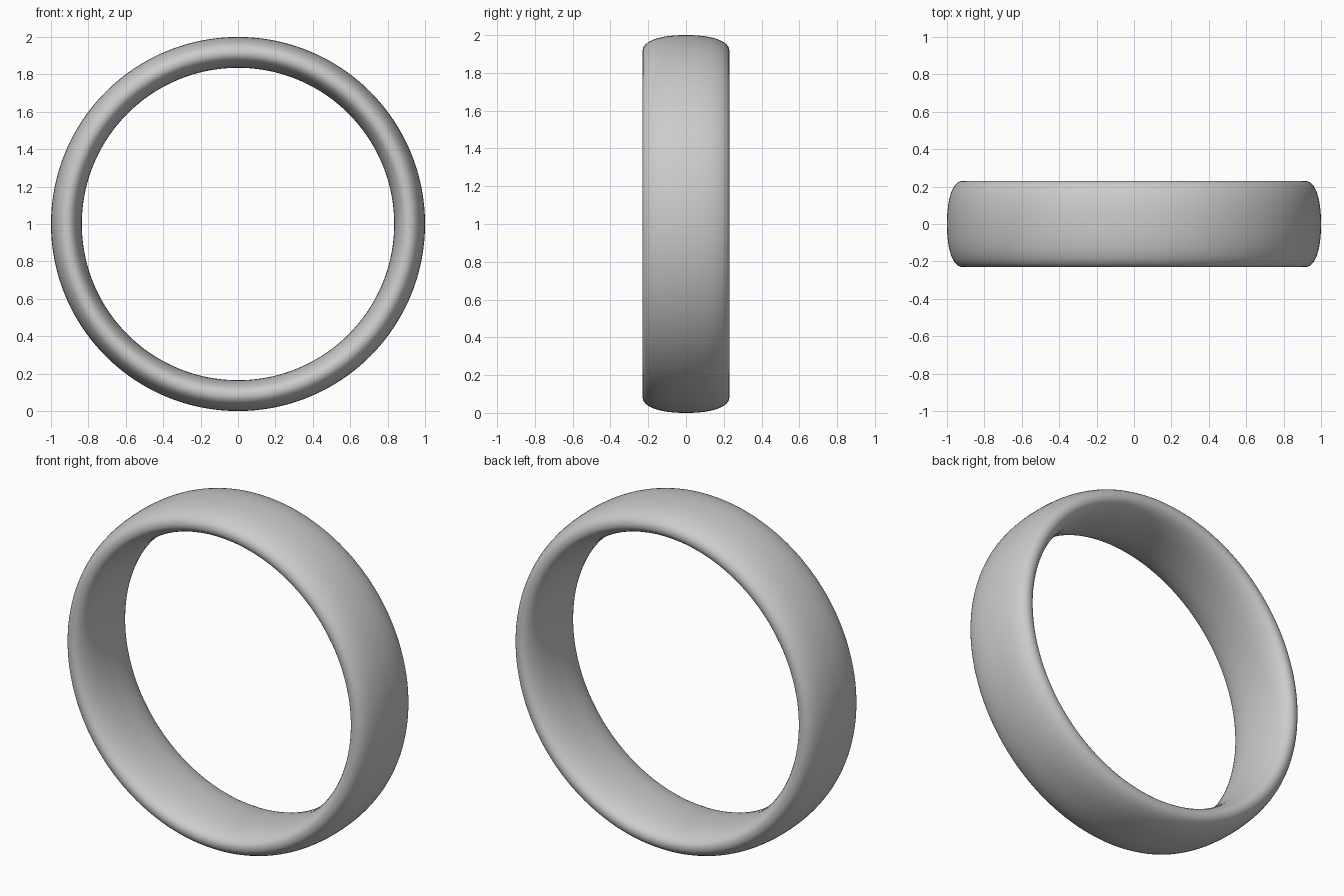
import bpy, bmesh
from math import sin, cos, pi, copysign

if "Cube" in bpy.data.objects:
    bpy.data.objects.remove(bpy.data.objects["Cube"])

SEGMENTS, PROFILE = 192, 48
MID_R, HALF_W = 0.915, 0.23
OUTER, INNER = 0.085, 0.08      # dome heights outside and inside the rim
POWER = 2 / 2.25                # slightly squared ellipse


def soft(v):
    return copysign(abs(v) ** POWER, v)


# Cross-section of the comfort-fit band: (radius, y)
section = []
for i in range(PROFILE):
    a = 2 * pi * i / PROFILE
    dome = OUTER if cos(a) > 0 else INNER
    section.append((MID_R + dome * soft(cos(a)), HALF_W * soft(sin(a))))

# Sweep the section around the y axis
bm = bmesh.new()
rings = []
for s in range(SEGMENTS):
    t = 2 * pi * s / SEGMENTS
    rings.append([bm.verts.new((r * cos(t), y, 1 + r * sin(t))) for r, y in section])
for s in range(SEGMENTS):
    a, b = rings[s], rings[(s + 1) % SEGMENTS]
    for i in range(PROFILE):
        j = (i + 1) % PROFILE
        bm.faces.new((a[i], a[j], b[j], b[i])).smooth = True
bmesh.ops.recalc_face_normals(bm, faces=bm.faces)

mesh = bpy.data.meshes.new("ring_band")
bm.to_mesh(mesh)
bm.free()
bpy.context.collection.objects.link(bpy.data.objects.new("ring_band", mesh))
